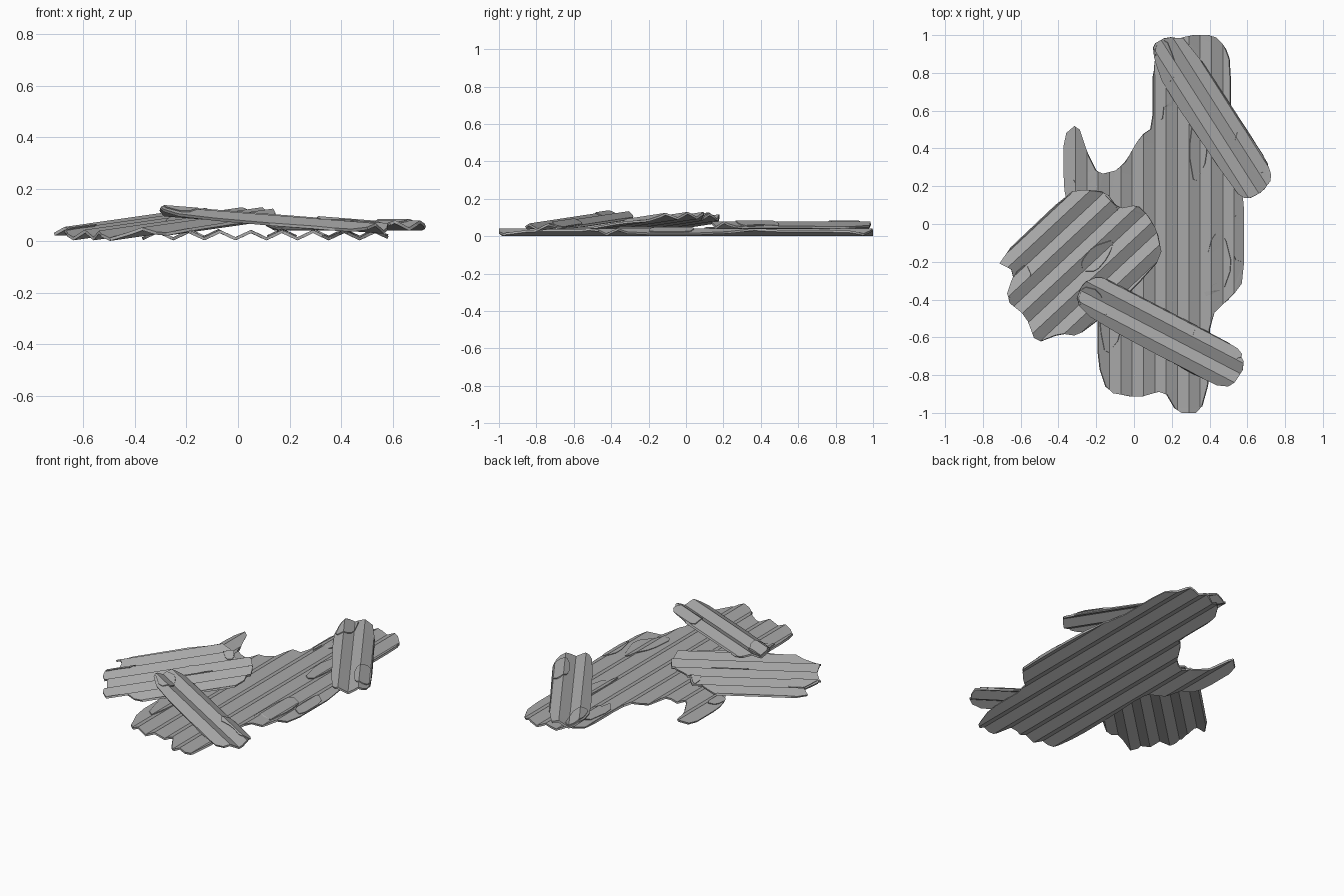
import bpy, bmesh, math
from mathutils import Vector

cube = bpy.data.objects.get("Cube")
if cube:
    bpy.data.objects.remove(cube, do_unlink=True)

metal = bpy.data.materials.new("weathered grey metal")
metal.use_nodes = True
GREY = (0.4, 0.4, 0.4, 1)
metal.diffuse_color = GREY
metal.node_tree.nodes["Principled BSDF"].inputs["Base Color"].default_value = GREY


def soften(points, cut=0.2):
    """Round each corner of a closed outline by cutting it off."""
    out = []
    for i, p in enumerate(points):
        a, b = Vector(p), Vector(points[(i + 1) % len(points)])
        out += [a.lerp(b, cut), a.lerp(b, 1 - cut)]
    return out


def corrugated(name, outline, angle, low, period, height, slope=0, lift=0, thick=0.012, amp=0.014):
    """Cut a flat outline along its creases, fold it and give it thickness.
    angle: ridge direction; low: offset of one valley; slope: rise along the ridges."""
    along = Vector((math.cos(angle), math.sin(angle)))
    across = Vector((-along.y, along.x))
    bm = bmesh.new()
    bm.faces.new([bm.verts.new((p.x, p.y, 0)) for p in soften(outline)])
    bmesh.ops.triangulate(bm, faces=bm.faces[:])
    offsets = [v.co.xy.dot(across) for v in bm.verts]
    half = period / 2
    first = math.floor((min(offsets) - low) / half)
    last = math.ceil((max(offsets) - low) / half)
    for k in range(first, last + 1):
        bmesh.ops.bisect_plane(bm, geom=bm.verts[:] + bm.edges[:] + bm.faces[:], dist=1e-5,
                               plane_co=(across * (low + k * half)).to_3d(),
                               plane_no=across.to_3d())
    for v in bm.verts:
        t = ((v.co.xy.dot(across) - low) / period) % 1
        fold = 1 - 2 * abs(2 * t - 1)
        v.co.z = height + lift + slope * v.co.xy.dot(along) - amp * -fold
    bmesh.ops.recalc_face_normals(bm, faces=bm.faces[:])
    mesh = bpy.data.meshes.new(name)
    bm.to_mesh(mesh)
    bm.free()
    mesh.materials.append(metal)
    obj = bpy.data.objects.new(name, mesh)
    bpy.context.collection.objects.link(obj)
    mod = obj.modifiers.new("thickness", "SOLIDIFY")
    mod.thickness = thick
    mod.offset = 0


def sheet(name, outline, patches, **fold):
    """A corrugated sheet with torn flakes lying on it."""
    corrugated(name, outline, **fold)
    for i, patch in enumerate(patches):
        corrugated(f"{name}_flake_{i + 1}", patch, lift=0.009, thick=0.006, **fold)


# Large ground sheet, ridges running front to back
sheet("ground_sheet",
      [(.29, 1), (.42, 1), (.48, .94), (.51, .86), (.51, .45), (.58, .17), (.58, -.3),
       (.52, -.38), (.4, -.49), (.4, -.82), (.35, -1), (.23, -1), (.16, -.88), (.02, -.92),
       (-.14, -.89), (-.19, -.74), (-.19, -.45), (-.16, -.15), (-.24, -.03), (-.35, .1),
       (-.37, .2), (-.37, .47), (-.3, .53), (-.25, .38), (-.19, .26), (-.07, .29),
       (.04, .47), (.1, .51), (.1, .84), (.16, .95)],
      [[(.58, -.2), (.53, -.19), (.51, -.05), (.53, .05), (.58, .02)],
       [(.37, -.4), (.43, -.3), (.47, -.36), (.52, -.22), (.48, -.06), (.42, -.05), (.38, -.2)],
       [(.32, .2), (.29, .38), (.31, .54), (.37, .52), (.39, .35)],
       [(.15, .54), (.16, .64), (.21, .62), (.23, .82), (.13, .82), (.11, .6)],
       [(-.18, -.55), (-.15, -.7), (-.07, -.6), (-.08, -.45), (-.18, -.42)],
       [(-.36, .1), (-.35, .2), (-.31, .24), (-.3, .1)]],
      angle=math.pi / 2, low=.01, period=.12, height=.022)

# Wide sheet leaning on the ground sheet
sheet("leaning_sheet",
      [(-.73, -.2), (-.34, .17), (-.26, .18), (-.15, .17), (-.08, .08), (.02, .1), (.07, .05),
       (.12, -.03), (.15, -.17), (0, -.34), (-.18, -.5), (-.3, -.59), (-.39, -.58),
       (-.52, -.63), (-.57, -.49), (-.68, -.4), (-.63, -.25)],
      [[(-.28, -.2), (-.22, -.12), (-.1, -.08), (-.14, -.18), (-.2, -.25), (-.27, -.25)],
       [(-.67, -.4), (-.61, -.34), (-.54, -.28), (-.57, -.21), (-.63, -.26)],
       [(-.17, .17), (-.18, .1), (-.12, .05), (-.08, .08)]],
      angle=math.radians(43), low=-.23, period=.115, height=.102, slope=.105)

# Narrow strip across the front, its raised end on the leaning sheet
sheet("front_strip",
      [(-.31, -.41), (-.27, -.31), (-.19, -.28), (-.13, -.3), (.54, -.65), (.59, -.75),
       (.52, -.86), (.42, -.85), (-.21, -.51)],
      [[(.33, -.54), (.3, -.62), (.42, -.66), (.52, -.72), (.58, -.7), (.54, -.65)],
       [(-.3, -.41), (-.27, -.33), (-.19, -.35), (-.13, -.47), (-.2, -.5)]],
      angle=math.radians(-27.5), low=-.33, period=.1125, height=.108, slope=-.07)

# Narrow strip lying diagonally at the back
sheet("back_strip",
      [(.1, .95), (.17, .99), (.28, .98), (.7, .34), (.73, .24), (.68, .17), (.6, .13),
       (.54, .17), (.16, .73), (.11, .87)],
      [[(.55, .5), (.53, .42), (.64, .26), (.7, .28), (.7, .34), (.6, .49)],
       [(.11, .94), (.17, .98), (.21, .88), (.23, .8), (.17, .73), (.12, .86)]],
      angle=math.radians(-57.5), low=.527, period=.1175, height=.059)
